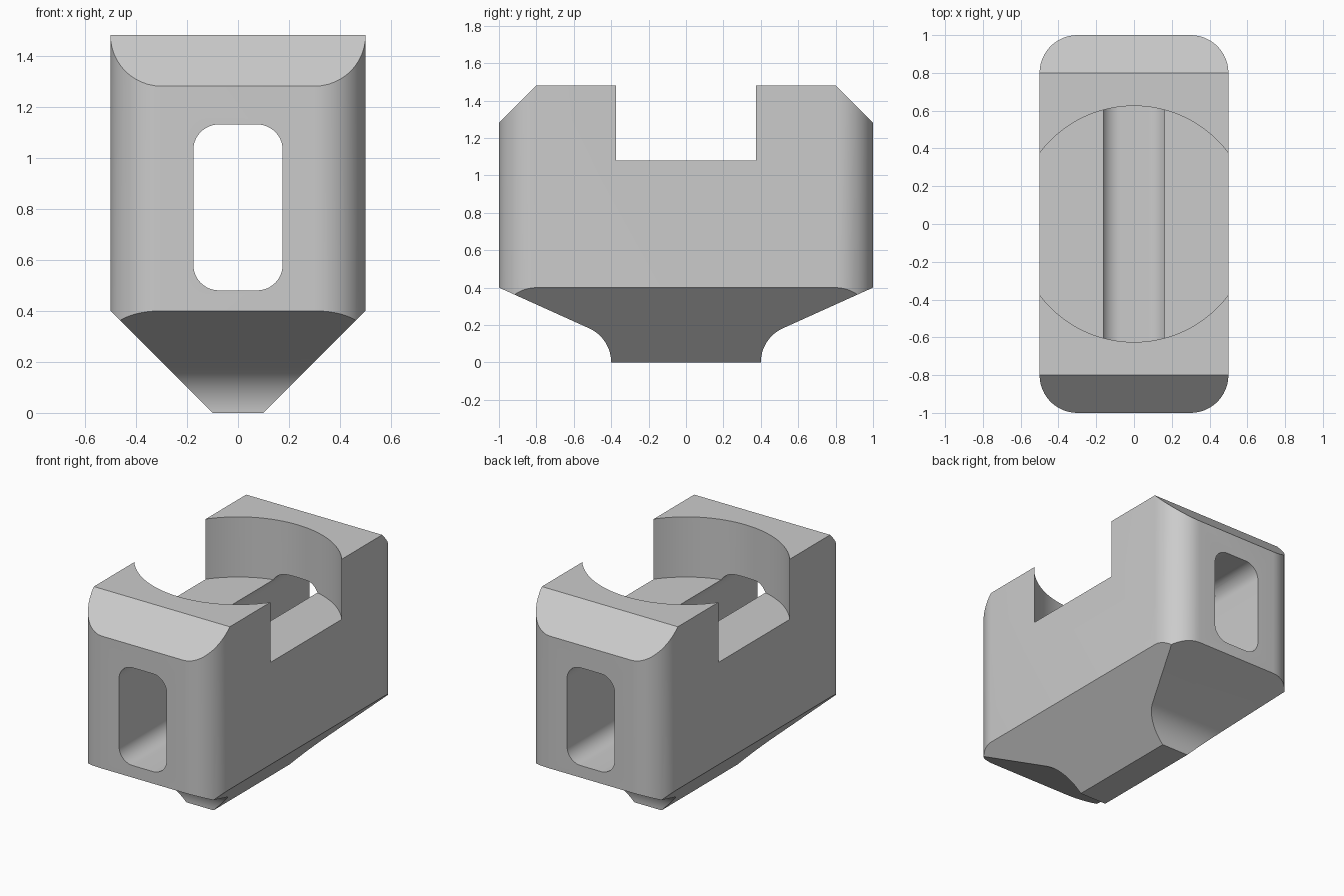
import bpy, math
from mathutils import Vector

cube = bpy.data.objects.get("Cube")
if cube:
    bpy.data.objects.remove(cube, do_unlink=True)

steel = bpy.data.materials.new("steel grey")
steel.use_nodes = True
GREY = (0.6, 0.6, 0.6, 1)
steel.diffuse_color = GREY
steel.node_tree.nodes["Principled BSDF"].inputs["Base Color"].default_value = GREY


def arc(cx, cy, r, start, end, steps=12):
    angles = [math.radians(start + (end - start) * i / steps) for i in range(steps + 1)]
    return [(cx + r * math.cos(a), cy + r * math.sin(a)) for a in angles]


def rounded_rect(cx, cy, w, h, r):
    dx, dy = w / 2 - r, h / 2 - r
    pts = []
    for i, (sx, sy) in enumerate([(1, 1), (-1, 1), (-1, -1), (1, -1)]):
        pts += arc(cx + sx * dx, cy + sy * dy, r, 90 * i, 90 * i + 90)
    return pts


def mirrored(half):
    """Close a right-hand half outline by mirroring it."""
    return half + [(-a, b) for a, b in reversed(half)]


def prism(name, outline, axis, lo, hi):
    """Extrude a flat outline along the x, y or z axis."""
    place = {"x": lambda a, b, t: (t, a, b),
             "y": lambda a, b, t: (a, t, b),
             "z": lambda a, b, t: (a, b, t)}[axis]
    n = len(outline)
    verts = [place(a, b, t) for t in (lo, hi) for a, b in outline]
    faces = [list(range(n))[::-1], list(range(n, 2 * n))]
    faces += [[i, (i + 1) % n, n + (i + 1) % n, n + i] for i in range(n)]
    if axis == "y":
        faces = [f[::-1] for f in faces]
    mesh = bpy.data.meshes.new(name)
    mesh.from_pydata(verts, [], faces)
    obj = bpy.data.objects.new(name, mesh)
    bpy.context.collection.objects.link(obj)
    return obj


def combine(target, tool, operation):
    mod = target.modifiers.new(tool.name, "BOOLEAN")
    mod.operation, mod.solver, mod.object = operation, "EXACT", tool
    bpy.context.view_layer.objects.active = target
    bpy.ops.object.modifier_apply(modifier=mod.name)
    bpy.data.objects.remove(tool, do_unlink=True)


# Block with rounded upright corners
body = prism("nut_body", rounded_rect(0, 0, 1, 2, 0.2), "z", 0, 1.48)

# Side outline: chamfered top ends, sloped underside running into a fillet
side = arc(0.6, 0, 0.2, 180, 114.3) + [(1, 0.4), (1, 1.28), (0.8, 1.48)]
combine(body, prism("side_outline", mirrored(side), "x", -0.7, 0.7), "INTERSECT")

# Front outline: tapered foot
front = [(0.1, 0), (0.5, 0.4), (0.6, 0.5), (0.6, 1.6)]
front[1:3] = [(0.6, 0.5)]
combine(body, prism("front_outline", mirrored(front), "y", -1.2, 1.2), "INTERSECT")

# Round pocket in the top
combine(body, prism("top_pocket", arc(0, 0, 0.625, 0, 357.5, 143), "z", 1.08, 1.7), "DIFFERENCE")

# Rounded slot running front to back
combine(body, prism("through_slot", rounded_rect(0, 0.805, 0.35, 0.65, 0.1), "y", -1.2, 1.2), "DIFFERENCE")

body.data.materials.clear()
body.data.materials.append(steel)
for p in body.data.polygons:
    p.material_index = 0
bpy.ops.object.select_all(action="DESELECT")
body.select_set(True)
bpy.context.view_layer.objects.active = body
bpy.ops.object.shade_smooth_by_angle(angle=math.radians(20))
